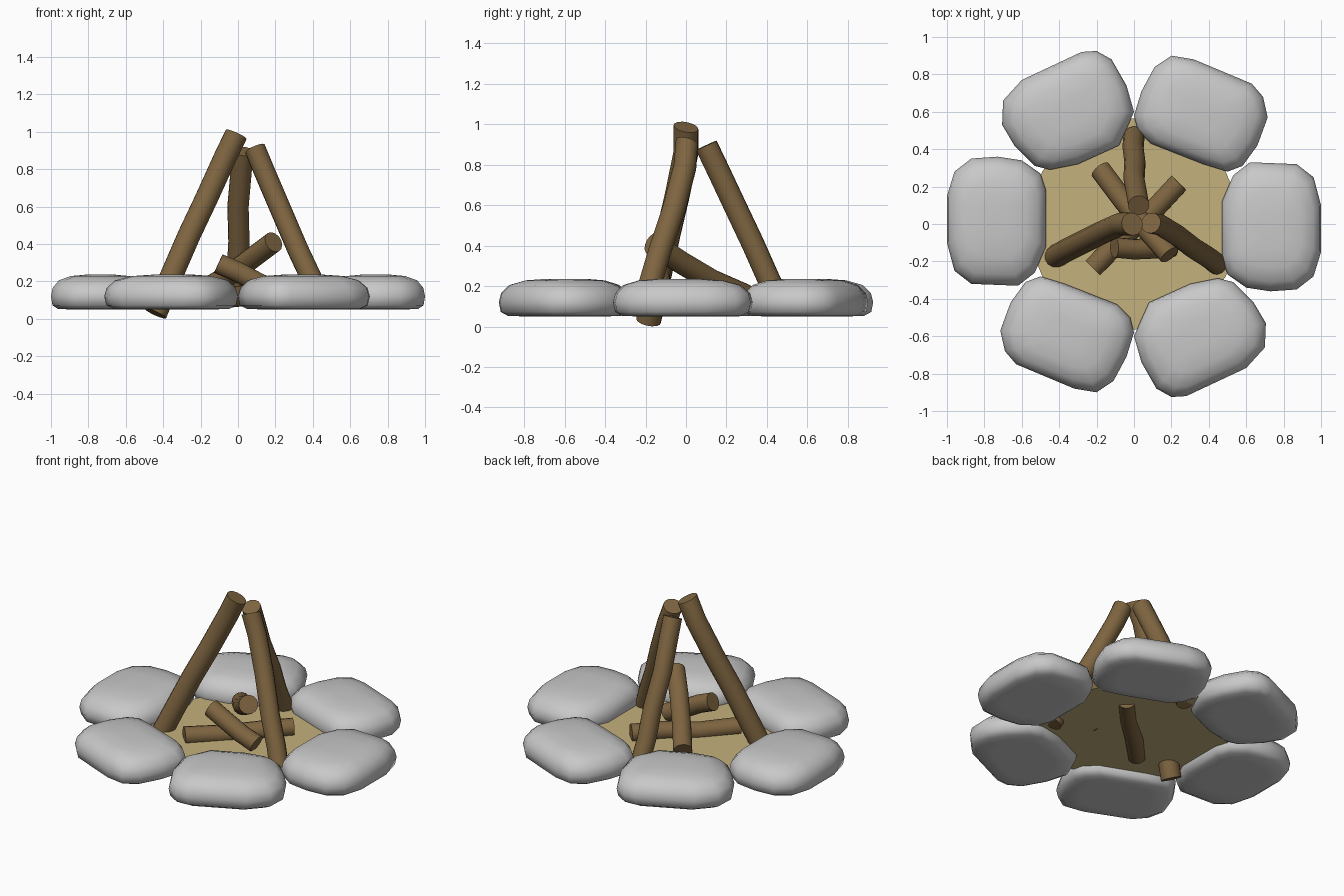
import bpy, bmesh, math
from mathutils import Vector

if "Cube" in bpy.data.objects:
    bpy.data.objects.remove(bpy.data.objects["Cube"])


def material(name, rgb):
    m = bpy.data.materials.new(name)
    m.diffuse_color = (*rgb, 1)
    m.use_nodes = True
    m.node_tree.nodes["Principled BSDF"].inputs["Base Color"].default_value = m.diffuse_color
    return m


STONE = material("stone_grey", (0.58, 0.58, 0.58))
WOOD = material("wood_brown", (0.21, 0.13, 0.052))
SAND = material("sand_tan", (0.55, 0.44, 0.20))


def loft(name, rings, mat, smooth_caps):
    """Join rings of points into a closed solid with a cap at each end."""
    bm = bmesh.new()
    loops = [[bm.verts.new(p) for p in ring] for ring in rings]
    n = len(loops[0])
    for a, b in zip(loops, loops[1:]):
        for i in range(n):
            j = (i + 1) % n
            bm.faces.new((a[i], a[j], b[j], b[i])).smooth = True
    for cap in (loops[0], loops[-1]):
        bm.faces.new(cap).smooth = smooth_caps
    bmesh.ops.recalc_face_normals(bm, faces=bm.faces)
    me = bpy.data.meshes.new(name)
    bm.to_mesh(me)
    bm.free()
    me.materials.append(mat)
    ob = bpy.data.objects.new(name, me)
    bpy.context.collection.objects.link(ob)
    return ob


def log(name, path, radius, sides=14):
    """Round log with flat ends, following a slightly bent path."""
    pts = [Vector(p) for p in path]
    axis = (pts[-1] - pts[0]).normalized()
    u = axis.orthogonal().normalized()
    v = axis.cross(u)
    rings = []
    for p in pts:
        rings.append([p + radius * (math.cos(t) * u + math.sin(t) * v)
                      for t in (2 * math.pi * i / sides for i in range(sides))])
    loft(name, rings, WOOD, False)


# rounded stone: an outline scaled at several heights
LAYERS = [(0.60, 0.05), (0.86, 0.052), (0.97, 0.072), (1.0, 0.12),
          (0.965, 0.165), (0.84, 0.205), (0.60, 0.228), (0.28, 0.236)]


def stone(name, outline, sign):
    pts = [Vector((sign * x, sign * y)) for x, y in outline]
    c = sum(pts, Vector((0, 0))) / len(pts)
    rings = []
    for s, z in LAYERS:
        rings.append([(*(c + (p - c) * s), z) for p in pts])
    loft(name, rings, STONE, True)


right = [(.47, -.18), (.50, -.27), (.60, -.34), (.73, -.36), (.87, -.35), (.96, -.28),
         (1.0, -.15), (1.0, .10), (.96, .25), (.87, .32), (.62, .33), (.53, .26), (.47, .12)]
back_right = [(0, .58), (.04, .71), (.11, .84), (.20, .90), (.32, .88), (.63, .75),
              (.69, .68), (.715, .57), (.66, .42), (.58, .31), (.50, .28), (.37, .32), (.09, .43), (.02, .50)]
back_left = [(0, .60), (-.03, .53), (-.08, .42), (-.30, .32), (-.45, .29), (-.53, .31),
             (-.64, .42), (-.705, .53), (-.70, .66), (-.60, .77), (-.28, .92), (-.20, .925),
             (-.12, .88), (-.04, .74)]

stone("right_stone", right, 1)
stone("left_stone", right, -1)
stone("back_right_stone", back_right, 1)
stone("front_left_stone", back_right, -1)
stone("back_left_stone", back_left, 1)
stone("front_right_stone", back_left, -1)

# sandy floor inside the ring
bm = bmesh.new()
bmesh.ops.create_circle(bm, cap_ends=True, segments=24, radius=0.565)
for v in bm.verts:
    v.co.z = 0.1
me = bpy.data.meshes.new("sand_floor")
bm.to_mesh(me)
bm.free()
me.materials.append(SAND)
bpy.context.collection.objects.link(bpy.data.objects.new("sand_floor", me))

# three leaning logs
log("left_leaning_log", [(-.01, 0, .985), (-.07, .0, .86), (-.17, -.045, .64), (-.26, -.09, .45),
                         (-.36, -.14, .22), (-.44, -.185, .028)], .062)
log("right_leaning_log", [(.09, .005, .91), (.14, -.005, .79), (.23, -.06, .58), (.32, -.13, .37),
                          (.40, -.18, .20), (.445, -.215, .09)], .057)
log("back_leaning_log", [(.025, .10, .895), (.015, .16, .77), (.0, .24, .60), (.005, .33, .41),
                         (-.005, .41, .23), (0, .47, .10)], .057)

# three small logs in the middle
log("flat_log", [(.24, .22, .13), (.11, .08, .13), (-.05, -.06, .115), (-.22, -.235, .125)], .056)
log("raised_log", [(.19, -.165, .41), (.07, -.03, .32), (-.06, .13, .225), (-.18, .29, .155)], .057)
log("low_log", [(-.105, -.125, .295), (.0, -.135, .25), (.11, -.13, .19), (.215, -.12, .145)], .055)
